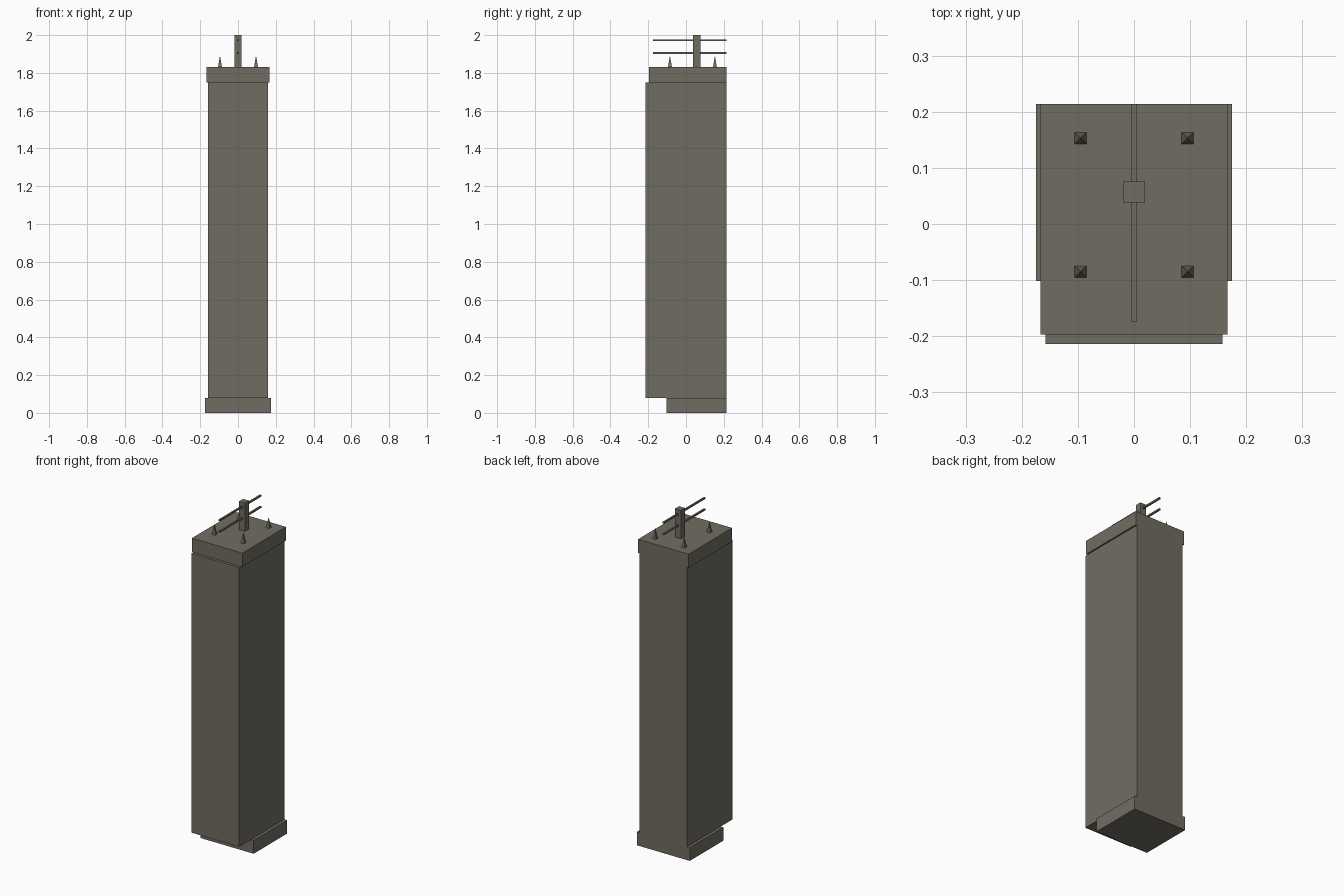
import bpy, bmesh, math
from mathutils import Matrix

if "Cube" in bpy.data.objects:
    bpy.data.objects.remove(bpy.data.objects["Cube"])

stone = bpy.data.materials.new("grey_brown_stone")
stone.diffuse_color = (0.16, 0.152, 0.122, 1)
stone.use_nodes = True
stone.node_tree.nodes["Principled BSDF"].inputs["Base Color"].default_value = stone.diffuse_color


def add_object(name, bm):
    mesh = bpy.data.meshes.new(name)
    bm.to_mesh(mesh)
    bm.free()
    mesh.materials.append(stone)
    obj = bpy.data.objects.new(name, mesh)
    bpy.context.collection.objects.link(obj)
    return obj


def box(name, half_x, y0, y1, z0, z1):
    """Box centred on x = 0, given by its extents."""
    bm = bmesh.new()
    m = Matrix.Translation((0, (y0 + y1) / 2, (z0 + z1) / 2)) @ \
        Matrix.Diagonal((2 * half_x, y1 - y0, z1 - z0, 1))
    bmesh.ops.create_cube(bm, size=1, matrix=m)
    return add_object(name, bm)


def spike(name, x, y, half, z0, z1):
    """Four-sided pyramid with sides along the axes."""
    bm = bmesh.new()
    m = Matrix.Translation((x, y, (z0 + z1) / 2)) @ Matrix.Rotation(math.pi / 4, 4, 'Z')
    bmesh.ops.create_cone(bm, cap_ends=True, segments=4, radius1=half * math.sqrt(2),
                          radius2=0, depth=z1 - z0, matrix=m)
    return add_object(name, bm)


BACK = 0.214

# Pillar: recessed base, tall shaft and cap, flush at the back
box("base", 0.175, -0.102, BACK, 0, 0.08)
box("shaft", 0.158, -0.214, BACK, 0.08, 1.748)
box("cap", 0.167, -0.197, BACK, 1.748, 1.83)

# Fence post on the cap with two rails running through it
box("post", 0.0192, 0.038, 0.076, 1.83, 2.0)
for name, z in (("lower_rail", 1.905), ("upper_rail", 1.973)):
    box(name, 0.0048, -0.175, BACK, z - 0.0048, z + 0.0048)

# Four spikes
for side, x in (("left", -0.0955), ("right", 0.0955)):
    for end, y in (("front", -0.085), ("back", 0.153)):
        spike(f"spike_{end}_{side}", x, y, 0.0105, 1.83, 1.892)
